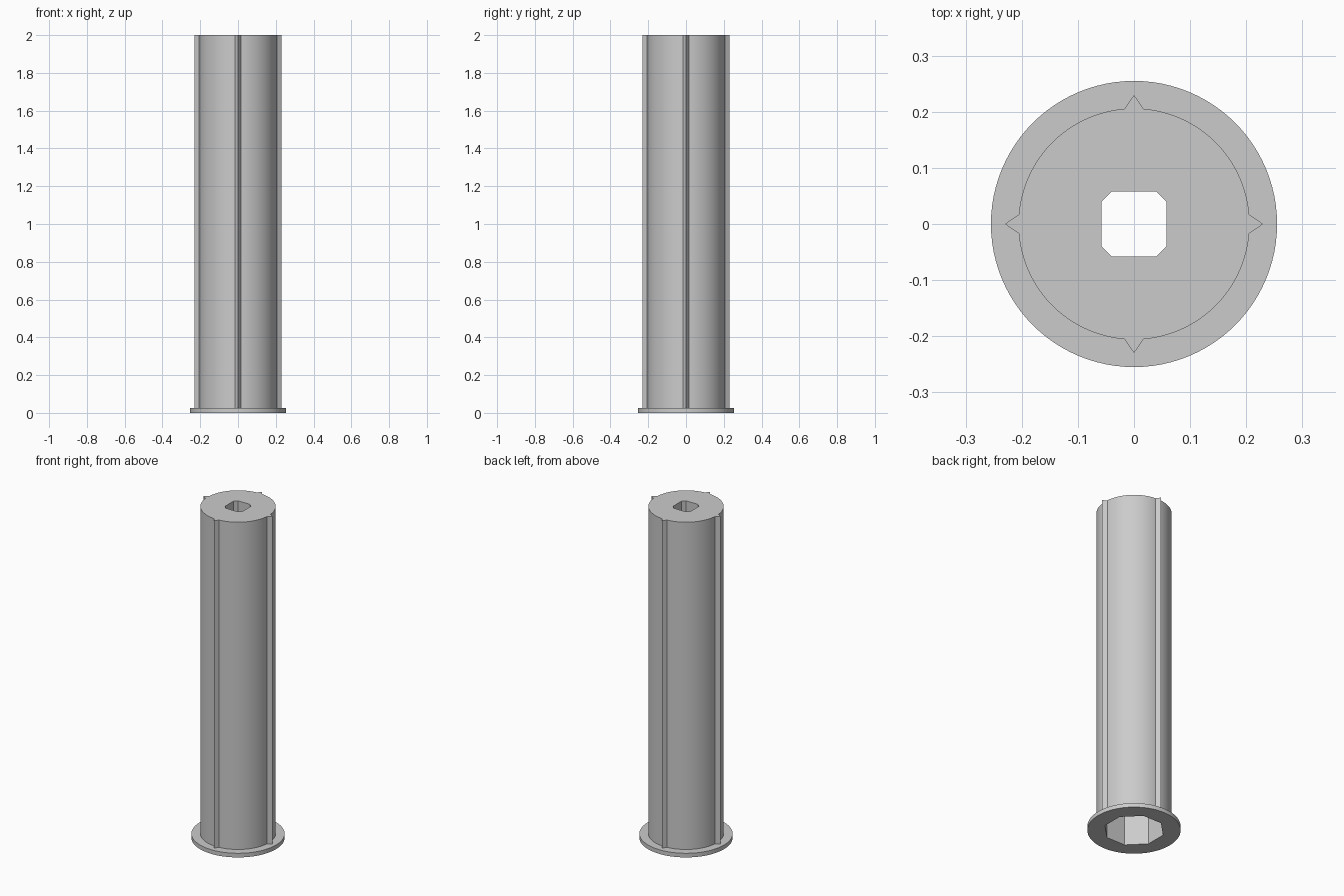
import bpy
import bmesh
from math import cos, sin, pi, radians

if "Cube" in bpy.data.objects:
    bpy.data.objects.remove(bpy.data.objects["Cube"], do_unlink=True)

grey = bpy.data.materials.new("plain grey")
grey.use_nodes = True
colour = (0.6, 0.6, 0.6, 1)
grey.diffuse_color = colour
grey.node_tree.nodes["Principled BSDF"].inputs["Base Color"].default_value = colour


def prism(name, outline, z0, z1):
    """Extrude a closed outline upward from z0 to z1."""
    bm = bmesh.new()
    base = bm.faces.new([bm.verts.new((x, y, z0)) for x, y in outline])
    top = bmesh.ops.extrude_face_region(bm, geom=[base])["geom"]
    verts = [v for v in top if isinstance(v, bmesh.types.BMVert)]
    bmesh.ops.translate(bm, verts=verts, vec=(0, 0, z1 - z0))
    bmesh.ops.recalc_face_normals(bm, faces=bm.faces)
    mesh = bpy.data.meshes.new(name)
    bm.to_mesh(mesh)
    bm.free()
    mesh.materials.append(grey)
    obj = bpy.data.objects.new(name, mesh)
    bpy.context.collection.objects.link(obj)
    return obj


def polar(r, a):
    return (r * cos(a), r * sin(a))


def chamfered_square(half, flat):
    """Square outline with cut corners; flat is half the straight side."""
    quarter = [(half, -flat), (half, flat)]
    points = []
    for _ in range(4):
        points += quarter
        quarter = [(-y, x) for x, y in quarter]
    return points


def ribbed_circle(radius, rib_tip, rib_angle, steps):
    """Circle outline with a pointed rib on each axis."""
    points = []
    for q in range(4):
        start = q * pi / 2
        points.append(polar(rib_tip, start))
        span = pi / 2 - 2 * rib_angle
        points += [polar(radius, start + rib_angle + span * i / steps)
                   for i in range(steps + 1)]
    return points


def cut(obj, cutter):
    mod = obj.modifiers.new("cut", "BOOLEAN")
    mod.operation = "DIFFERENCE"
    mod.solver = "EXACT"
    mod.object = cutter


# Ribbed tube and the flange at its foot
rim = [polar(0.255, 2 * pi * i / 96) for i in range(96)]
flange = prism("base_flange", rim, 0, 0.025)
tube = prism("ribbed_tube", ribbed_circle(0.206, 0.23, 0.083, 24), 0.025, 2)

# Wide socket from below, narrow square bore through the top
socket = prism("socket_cutter", chamfered_square(0.155, 0.062), -0.1, 1)
bore = prism("bore_cutter", chamfered_square(0.058, 0.04), 0.9, 2.1)
for cutter in (socket, bore):
    cutter.hide_render = True
cut(flange, socket)
cut(tube, socket)
cut(tube, bore)

# Apply the cuts, then smooth the round walls
for obj in (flange, tube):
    bpy.ops.object.select_all(action="DESELECT")
    obj.select_set(True)
    bpy.context.view_layer.objects.active = obj
    for mod in list(obj.modifiers):
        bpy.ops.object.modifier_apply(modifier=mod.name)
    bpy.ops.object.shade_smooth_by_angle(angle=radians(25))

for cutter in (socket, bore):
    bpy.data.objects.remove(cutter, do_unlink=True)
